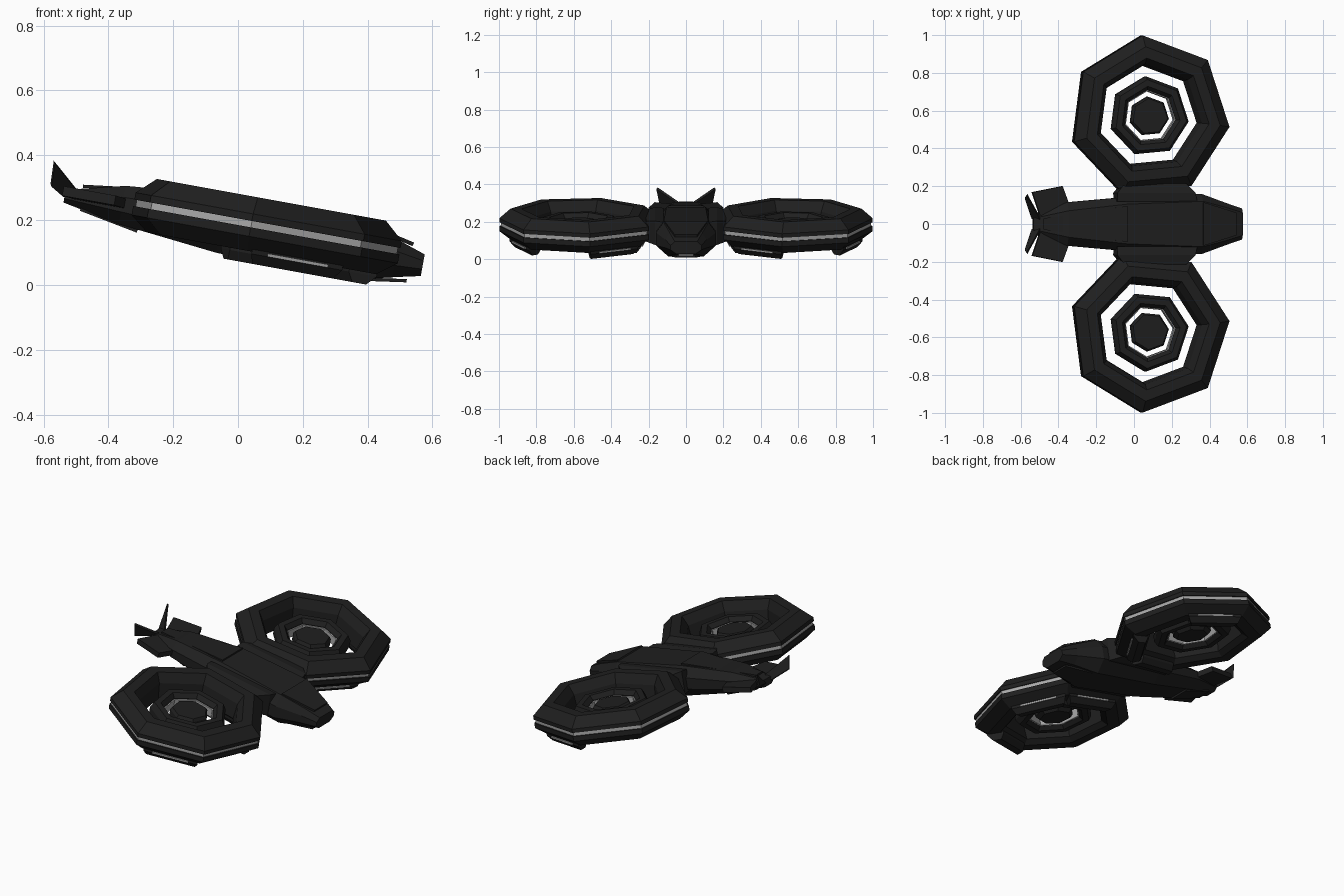
import bpy, math
from mathutils import Matrix, Vector

if "Cube" in bpy.data.objects:
    bpy.data.objects.remove(bpy.data.objects["Cube"])

# The whole craft is modelled level, then pitched nose-down about Y
PITCH = Matrix.Translation((0, 0, 0.197)) @ Matrix.Rotation(math.radians(10.3), 4, 'Y')
CX, CY = 0.082, 0.57            # rotor centre
N, START = 7, math.radians(-7.5)


def material(name, v):
    m = bpy.data.materials.new(name)
    m.diffuse_color = (v, v, v, 1)
    m.use_nodes = True
    m.node_tree.nodes["Principled BSDF"].inputs["Base Color"].default_value = m.diffuse_color
    return m


DARK, LIGHT = material("dark_shell", 0.014), material("light_trim", 0.4)


def build(name, verts, faces, mat=DARK, mirror=True, fix=True):
    me = bpy.data.meshes.new(name)
    me.from_pydata([tuple(v) for v in verts], [], faces)
    if fix:
        import bmesh
        bm = bmesh.new()
        bm.from_mesh(me)
        bmesh.ops.recalc_face_normals(bm, faces=bm.faces)
        bm.to_mesh(me)
        bm.free()
    me.materials.append(mat)
    ob = bpy.data.objects.new(name, me)
    bpy.context.collection.objects.link(ob)
    ob.matrix_world = PITCH
    if mirror:
        mod = ob.modifiers.new("mirror", 'MIRROR')
        mod.use_axis = (False, True, False)
    return ob


def loft(name, rings, mat=DARK, mirror=True, closed=False):
    n, k = len(rings[0]), len(rings)
    faces = []
    for i in range(k if closed else k - 1):
        j = (i + 1) % k
        for a in range(n):
            b = (a + 1) % n
            faces.append((i * n + a, i * n + b, j * n + b, j * n + a))
    if not closed:
        faces += [tuple(range(n)), tuple(range((k - 1) * n, k * n))]
    return build(name, [p for r in rings for p in r], faces, mat, mirror)


def at(r, k, z):
    a = START + k * math.tau / N
    return Vector((CX + r * math.cos(a), CY + r * math.sin(a), z))


def heptagon_ring(name, profile, mat=DARK):
    return loft(name, [[at(r, k, z) for r, z in profile] for k in range(N)], mat, True, True)


def plate(name, pts, thick, mat=DARK, mirror=True):
    pts = [Vector(p) for p in pts]
    nrm = (pts[1] - pts[0]).cross(pts[2] - pts[0]).normalized() * thick / 2
    return loft(name, [[p - nrm for p in pts], [p + nrm for p in pts]], mat, mirror)


# Rotor ducts with a light band set in the rim groove
heptagon_ring("rotor_duct", [(.43, .03), (.37, .083), (.31, .083), (.28, .03), (.268, -.06),
                             (.30, -.085), (.37, -.085), (.43, -.04), (.43, -.012),
                             (.415, -.012), (.415, .008), (.43, .008)])
heptagon_ring("rim_band", [(.422, .008), (.40, .008), (.40, -.012), (.422, -.012)], LIGHT)

# Inner hub ring, its light liner and the centre disc
heptagon_ring("hub_ring", [(.213, .005), (.195, .04), (.16, .04), (.14, .015),
                           (.14, -.04), (.16, -.06), (.195, -.06), (.213, -.03)])
heptagon_ring("hub_liner", [(.142, .012), (.134, .01), (.134, -.038), (.142, -.04)], LIGHT)
loft("hub_disc", [[at(r, k, z) for k in range(N)]
                  for r, z in [(.085, -.05), (.105, -.03), (.105, .01), (.095, .025)]])

# Skid blocks under three sides of each duct, with light strips
for i, k in enumerate((1, 5, 6)):
    def edge(r, t, z):
        return at(r, k, z).lerp(at(r, k + 1, z), t)
    loft("skid_%d" % (i + 1), [[edge(r, t, z) for r, t in ((.38, .04), (.38, .96), (.29, .96), (.29, .04))]
                               if z > -.1 else
                               [edge(r, t, z) for r, t in ((.355, .06), (.355, .94), (.31, .94), (.31, .06))]
                               for z in (-.07, -.092, -.122)])
    loft("skid_strip_%d" % (i + 1), [[edge(r, t, z) for r, t in ((.388, .2), (.388, .8), (.34, .8), (.34, .2))]
                                     for z in (-.082, -.092)], LIGHT)


# Fuselage lofted from eight-sided sections: x, top half-width, mid half-width, bottom half-width, top, bottom
def section(x, wt, wm, wb, zt, zb):
    zu, zl = zt - (zt - zb) * .3, zt - (zt - zb) * .68
    return [(x, wt, zt), (x, wm, zu), (x, wm, zl), (x, wb, zb),
            (x, -wb, zb), (x, -wm, zl), (x, -wm, zu), (x, -wt, zt)]


loft("fuselage", [section(*s) for s in [
    (-.54, .03, .05, .03, .0, -.04), (-.36, .07, .115, .06, .045, -.075),
    (-.05, .105, .142, .085, .072, -.108), (.36, .12, .16, .095, .065, -.12),
    (.50, .085, .11, .07, .03, -.085), (.585, .06, .082, .05, .002, -.066)]], mirror=False)

# Overlapping shell panels on the back, nose and belly
plate("top_panel", [(-.49, .03, .02), (-.49, -.03, .02), (-.05, -.095, .076), (-.05, .095, .076)], .01, mirror=False)
plate("nose_panel", [(.36, .115, .067), (.36, -.115, .067), (.545, -.06, .026), (.545, .06, .026)], .012, mirror=False)
plate("chin_panel", [(.38, .08, -.112), (.38, -.08, -.112), (.545, -.05, -.088), (.545, .05, -.088)], .01, mirror=False)
plate("tail_belly_panel", [(-.485, .045, -.05), (-.485, -.045, -.05), (-.3, -.06, -.085), (-.3, .06, -.085)],
      .012, mirror=False)
plate("chin_strip", [(.42, .05, -.098), (.42, -.05, -.098), (.5, -.04, -.087), (.5, .04, -.087)],
      .009, LIGHT, mirror=False)

# Mounts joining ducts to fuselage
loft("duct_mount", [[(x0, y, -z), (x1, y, -z), (x1, y, z), (x0, y, z)]
                    for y, x0, x1, z in [(.12, -.1, .33, .06), (.165, -.1, .32, .065), (.215, -.06, .27, .055)]])

# Tail stabilisers and canted fins
plate("stabiliser", [(-.34, .08, -.01), (-.385, .2, -.005), (-.548, .168, -.005), (-.5, .03, -.01)], .03)
plate("tail_fin", [(-.59, .155, .078), (-.50, .02, .0), (-.545, .03, -.02), (-.587, .14, .005)], .012)
